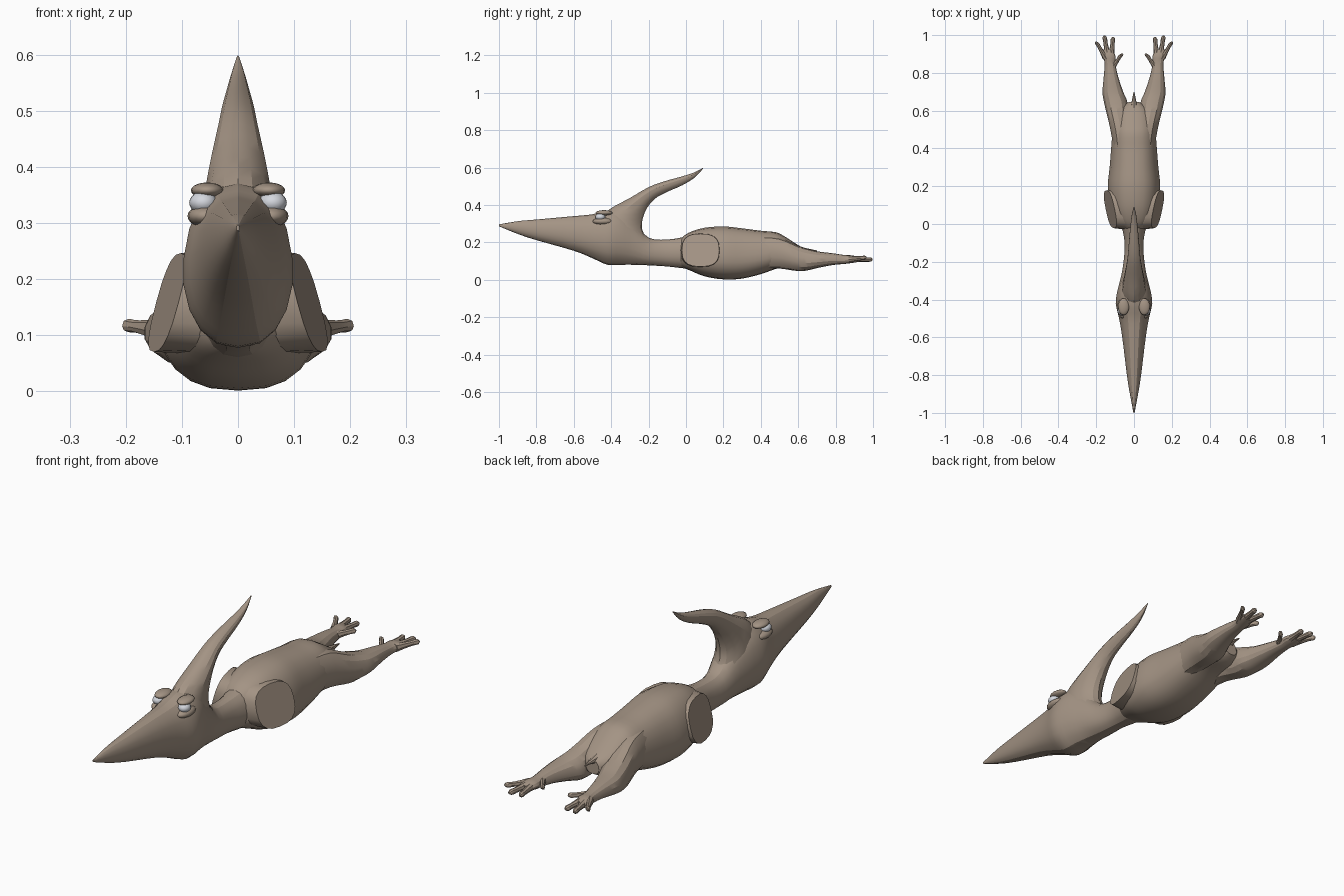
import bpy, bmesh, math
from mathutils import Vector

if "Cube" in bpy.data.objects:
    bpy.data.objects.remove(bpy.data.objects["Cube"])


def material(name, rgb):
    m = bpy.data.materials.new(name)
    m.diffuse_color = (*rgb, 1)
    m.use_nodes = True
    m.node_tree.nodes["Principled BSDF"].inputs["Base Color"].default_value = m.diffuse_color
    return m


SKIN = material("taupe_skin", (0.37, 0.295, 0.232))
EYE = material("pale_grey_eye", (0.66, 0.68, 0.73))


def finish(name, bm, mat, angle=25):
    bmesh.ops.recalc_face_normals(bm, faces=bm.faces)
    me = bpy.data.meshes.new(name)
    bm.to_mesh(me)
    bm.free()
    me.materials.append(mat)
    ob = bpy.data.objects.new(name, me)
    bpy.context.collection.objects.link(ob)
    bpy.context.view_layer.objects.active = ob
    ob.select_set(True)
    bpy.ops.object.shade_smooth_by_angle(angle=math.radians(angle))
    ob.select_set(False)
    return ob


def spline(rows, steps):
    """Catmull-Rom interpolation of whole station rows."""
    out = []
    for i in range(len(rows) - 1):
        a, b, c, d = (rows[max(0, min(len(rows) - 1, i + k))] for k in (-1, 0, 1, 2))
        for s in range(steps):
            t = s / steps
            out.append([q + 0.5 * t * ((r - p) + t * (2 * p - 5 * q + 4 * r - w + t * (3 * (q - r) + w - p)))
                        for p, q, r, w in zip(a, b, c, d)])
    return out + [list(rows[-1])]


def loft(name, rows, n=18, steps=3, f=0.45, power=0.85):
    """Rows: top y, top z, bottom y, bottom z, half width, centre x."""
    bm = bmesh.new()
    rings = []
    for ty, tz, by, bz, hw, xc in spline(rows, steps):
        ring = []
        for k in range(n):
            a = math.tau * k / n
            s, u = math.sin(a), math.cos(a)
            x = xc + hw * math.copysign(abs(s) ** power, s)
            h = f + u * ((1 - f) if u > 0 else f)
            ring.append(bm.verts.new((x, by + (ty - by) * h, bz + (tz - bz) * h)))
        rings.append(ring)
    for r0, r1 in zip(rings, rings[1:]):
        for k in range(n):
            j = (k + 1) % n
            bm.faces.new((r0[k], r0[j], r1[j], r1[k]))
    bm.faces.new(rings[0])
    bm.faces.new(rings[-1])
    return finish(name, bm, SKIN)


def along_y(rows):
    """(y, top, bottom, half width[, centre x]) to upright stations."""
    return [(r[0], r[1], r[0], r[2], r[3], r[4] if len(r) > 4 else 0) for r in rows]


def ball(name, loc, size, mat):
    bm = bmesh.new()
    bmesh.ops.create_uvsphere(bm, u_segments=16, v_segments=10, radius=1)
    for v in bm.verts:
        v.co = Vector([c * s + l for c, s, l in zip(v.co, size, loc)])
    return finish(name, bm, mat, 60)


# Beak, head and neck
loft("head_and_neck", along_y([
    (-1.0, .296, .286, .003), (-.9, .313, .245, .022), (-.8, .322, .212, .038),
    (-.6, .340, .155, .063), (-.5, .350, .115, .080), (-.42, .370, .080, .098),
    (-.35, .365, .080, .088), (-.28, .310, .080, .070), (-.2, .225, .077, .056),
    (-.1, .215, .071, .050), (0, .230, .060, .068), (.08, .24, .06, .08)]))

# Swept crest on the head
loft("head_crest", [
    (-.46, .33, -.18, .17, .070, 0), (-.40, .383, -.235, .27, .062, 0),
    (-.30, .437, -.220, .36, .050, 0), (-.20, .495, -.170, .43, .036, 0),
    (-.12, .525, -.100, .47, .029, 0), (-.03, .550, -.020, .505, .021, 0),
    (.04, .572, .045, .545, .013, 0), (.09, .598, .09, .592, .002, 0)],
    n=14, f=0.6, power=1.1)

# Torso
loft("body", along_y([
    (-.04, .205, .075, .045), (-.01, .236, .062, .080), (.03, .258, .046, .108),
    (.1, .278, .018, .130), (.2, .285, .002, .140), (.3, .275, .006, .130),
    (.4, .262, .030, .122), (.48, .254, .058, .115), (.53, .230, .070, .105),
    (.6, .185, .078, .085), (.645, .160, .100, .030)]), n=22, f=0.38, power=0.8)

# Short tail
loft("tail", along_y([(.56, .20, .13, .03), (.62, .175, .14, .018),
                      (.67, .163, .150, .008), (.70, .157, .152, .002)]), n=8)

for side, word in ((1, "right"), (-1, "left")):
    # Shoulder stump with a flat, slanted outer face
    bm = bmesh.new()
    loops = []
    for inset, grow in ((.07, 1.1), (0, 1.0)):
        loop = []
        for k in range(20):
            a = math.tau * k / 20
            c, s = math.cos(a), math.sin(a)
            y = .078 + .10 * grow * math.copysign(abs(c) ** .75, c)
            z = .158 + .088 * min(grow, 1.03) * math.copysign(abs(s) ** .75, s)
            x = .126 + (.158 - z) * .27 + (y - .078) * .2 - inset
            loop.append(bm.verts.new((side * x, y, z)))
        loops.append(loop)
    for k in range(20):
        j = (k + 1) % 20
        bm.faces.new((loops[0][k], loops[0][j], loops[1][j], loops[1][k]))
    bm.faces.new(loops[0])
    bm.faces.new(loops[1])
    finish(word + "_shoulder", bm, SKIN)

    # Hind leg and foot
    loft(word + "_hind_leg", along_y([
        (.40, .235, .060, .050, side * .060), (.50, .225, .060, .056, side * .070),
        (.60, .182, .046, .060, side * .090), (.65, .165, .050, .063, side * .098),
        (.70, .152, .062, .056, side * .112), (.78, .142, .078, .039, side * .122),
        (.85, .132, .085, .029, side * .127), (.89, .130, .090, .034, side * .132),
        (.925, .120, .096, .026, side * .138)]), n=14)

    # Toes: root x, root y, tip x, tip y, tip z
    toes = [(.145, .87, .200, .965, .118), (.138, .88, .157, .998, .108),
            (.122, .88, .110, .990, .106), (.120, .82, .063, .902, .120)]
    for i, (x0, y0, x1, y1, z1) in enumerate(toes):
        rows = []
        for t, r in ((0, .019), (.35, .014), (.7, .011), (.9, .012), (1, .004)):
            y, z = y0 + (y1 - y0) * t, .11 + (z1 - .11) * t
            rows.append((y, z + r, z - r, r, side * (x0 + (x1 - x0) * t)))
        loft(f"{word}_toe_{i + 1}", along_y(rows), n=8, steps=2)

    # Eye and brow ridge
    ball(word + "_eye", (side * .062, -.458, .336), (.025, .027, .020), EYE)
    ball(word + "_brow", (side * .055, -.438, .358), (.029, .045, .014), SKIN)
    # Lower eyelid and cheek bulge
    ball(word + "_cheek", (side * .058, -.445, .312), (.032, .055, .020), SKIN)
